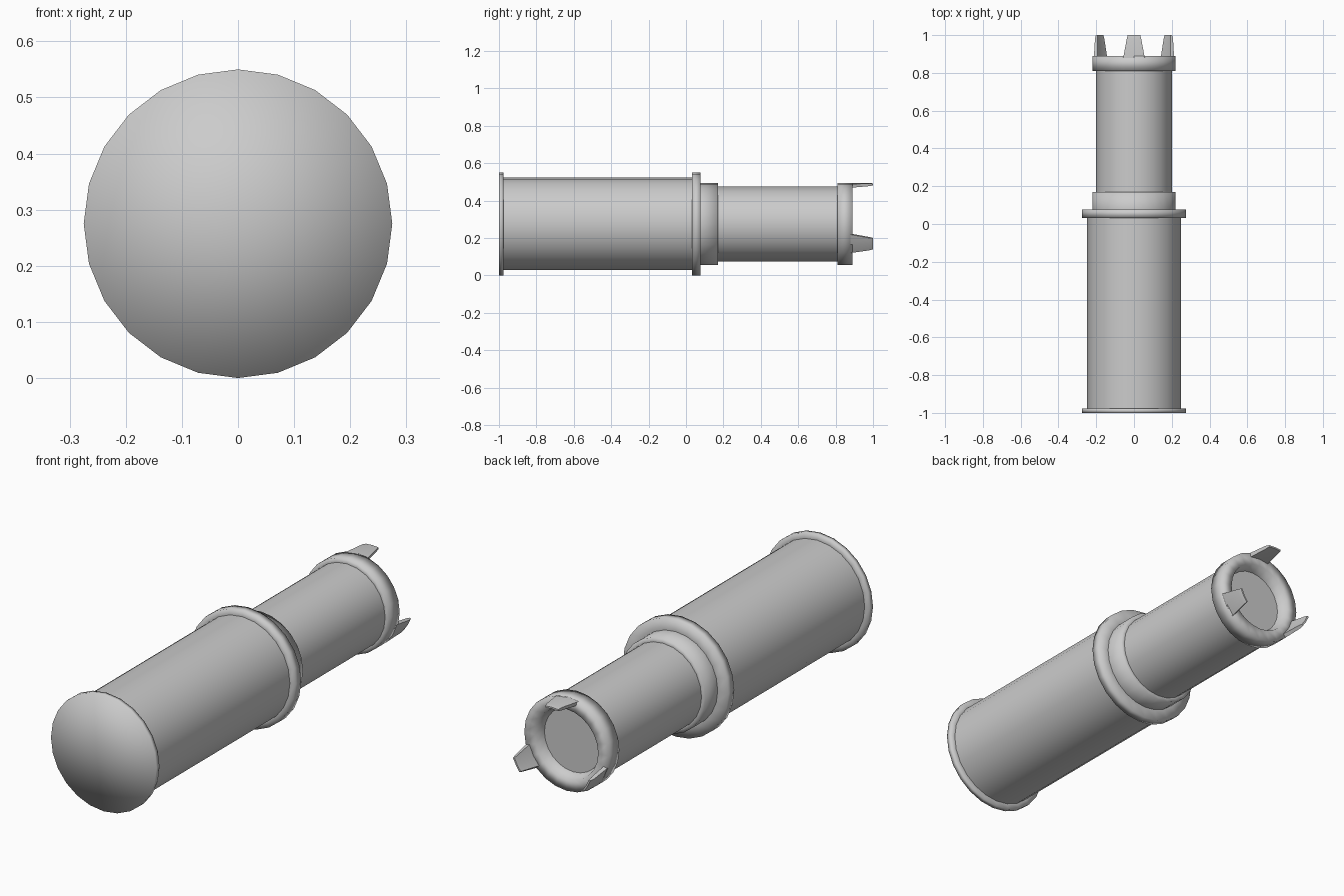
import bpy, bmesh, math

if "Cube" in bpy.data.objects:
    bpy.data.objects.remove(bpy.data.objects["Cube"])

SIDES = 24
CZ = 0.275  # height of the long axis


def point(r, a, y):
    return (r * math.cos(a), y, CZ + r * math.sin(a))


def finish(bm, name, soft):
    bmesh.ops.recalc_face_normals(bm, faces=bm.faces)
    me = bpy.data.meshes.new(name)
    bm.to_mesh(me)
    bm.free()
    ob = bpy.data.objects.new(name, me)
    bpy.context.collection.objects.link(ob)
    bpy.ops.object.select_all(action='DESELECT')
    ob.select_set(True)
    bpy.context.view_layer.objects.active = ob
    if soft:
        bpy.ops.object.shade_smooth()
    else:
        bpy.ops.object.shade_smooth_by_angle(angle=math.radians(35))
    return ob


def lathe(name, profile, soft=False, fan=False):
    """Revolve (y, radius) points around the long axis; fan closes the first ring."""
    bm = bmesh.new()
    rings = [[bm.verts.new(point(r, math.pi / 2 + i * math.tau / SIDES, y))
              for i in range(SIDES)] for y, r in profile]
    for a, b in zip(rings, rings[1:]):
        for i in range(SIDES):
            j = (i + 1) % SIDES
            bm.faces.new((a[i], a[j], b[j], b[i]))
    if fan:
        c = bm.verts.new((0, profile[0][0], CZ))
        for i in range(SIDES):
            bm.faces.new((rings[0][i], rings[0][(i + 1) % SIDES], c))
    return finish(bm, name, soft)


def prong(name, angle):
    """Tapered tab, bent once down the middle to follow the muzzle ring."""
    bm = bmesh.new()
    loops = []
    for y, half, r_out, r_in in ((0.88, 15, 0.22, 0.2), (0.98, 10, 0.22, 0.205),
                                 (1.0, 9, 0.216, 0.208)):
        h = math.radians(half)
        loops.append([bm.verts.new(point(r, angle + d, y)) for r, d in
                      ((r_out, -h), (r_out, 0), (r_out, h),
                       (r_in, h), (r_in, 0), (r_in, -h))])
    for a, b in zip(loops, loops[1:]):
        for i in range(6):
            j = (i + 1) % 6
            bm.faces.new((a[i], a[j], b[j], b[i]))
    for lp in (loops[0], loops[-1]):
        bm.faces.new((lp[0], lp[1], lp[4], lp[5]))
        bm.faces.new((lp[1], lp[2], lp[3], lp[4]))
    return finish(bm, name, False)


# Rear end cap with its thin rim
lathe("end_cap", [(-1, 0.275), (-0.977, 0.275), (-0.977, 0.2475)], soft=True, fan=True)

# Wide rear tube and narrow front tube
lathe("rear_tube", [(-0.977, 0.2475), (0.033, 0.2475)])
lathe("front_tube", [(0.17, 0.2), (0.81, 0.2)])

# Stepped collar between the tubes
lathe("collar", [(0.033, 0.2475), (0.033, 0.275), (0.078, 0.275), (0.078, 0.22)], soft=True)
lathe("collar_step", [(0.078, 0.22), (0.17, 0.22), (0.17, 0.2)], soft=True)

# Muzzle ring with a shallow recess
lathe("muzzle_ring", [(0.81, 0.2), (0.81, 0.22), (0.89, 0.22), (0.89, 0.165),
                      (0.84, 0.15)], soft=True)

# Flat disc at the bottom of the recess
lathe("muzzle_disc", [(0.84, 0.15)], fan=True)

# Three prongs around the muzzle
for n, deg in enumerate((90, 210, 330)):
    prong(f"prong_{n + 1}", math.radians(deg))
